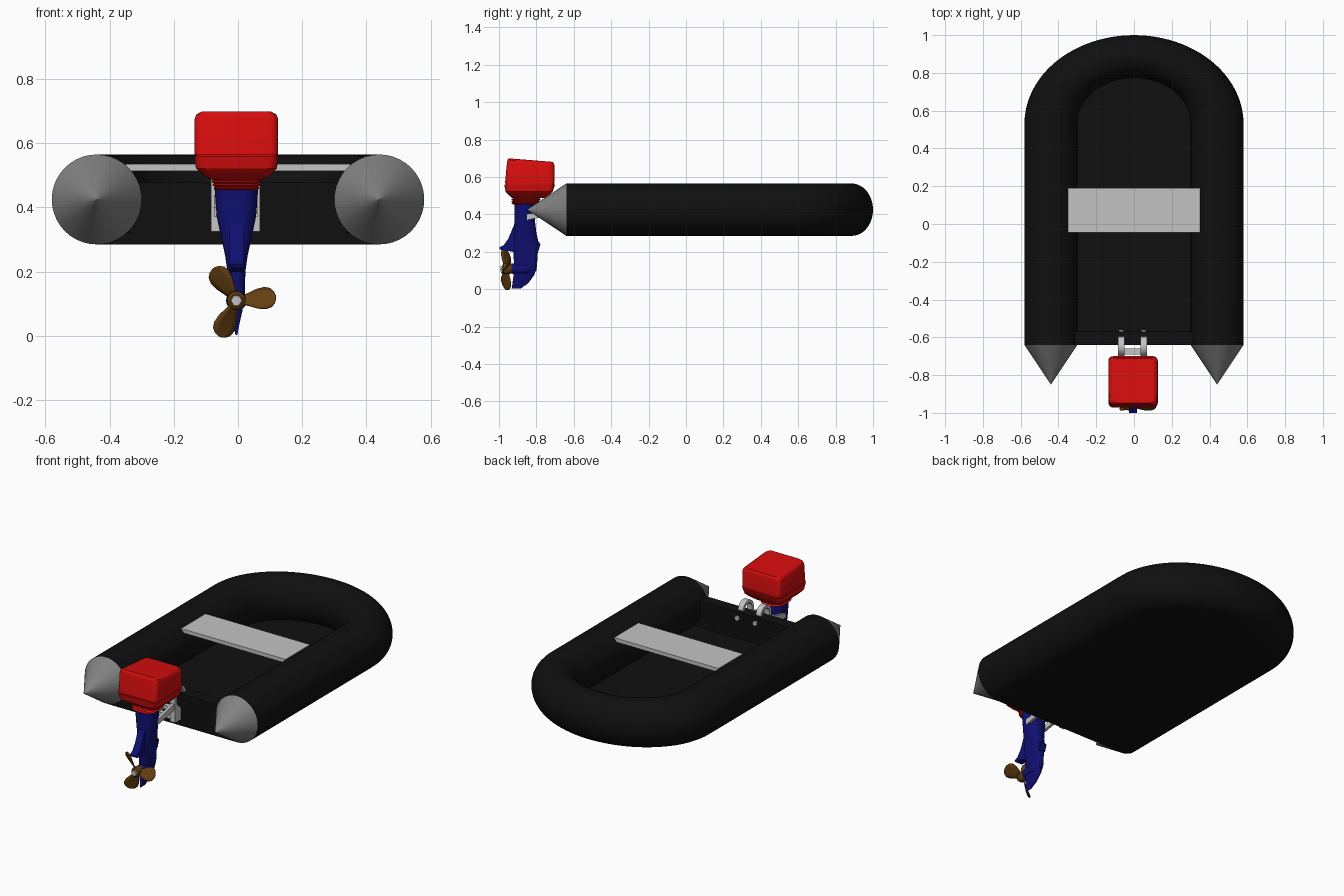
import bpy, bmesh, math
from mathutils import Vector

cube = bpy.data.objects.get("Cube")
if cube:
    bpy.data.objects.remove(cube)


def material(name, rgb):
    m = bpy.data.materials.new(name)
    m.use_nodes = True
    m.diffuse_color = (*rgb, 1)
    m.node_tree.nodes["Principled BSDF"].inputs["Base Color"].default_value = (*rgb, 1)
    return m


BLACK = material("black rubber", (0.005, 0.005, 0.005))
GREY = material("cone grey", (0.22, 0.22, 0.22))
LIGHT = material("light grey", (0.55, 0.55, 0.55))
RED = material("cowl red", (0.68, 0.004, 0.004))
BLUE = material("leg blue", (0.005, 0.005, 0.17))
BRONZE = material("propeller bronze", (0.13, 0.05, 0.006))


def finish(name, bm, mat, angle=30):
    bmesh.ops.recalc_face_normals(bm, faces=bm.faces)
    me = bpy.data.meshes.new(name)
    bm.to_mesh(me)
    bm.free()
    ob = bpy.data.objects.new(name, me)
    bpy.context.collection.objects.link(ob)
    me.materials.append(mat)
    bpy.ops.object.select_all(action='DESELECT')
    ob.select_set(True)
    bpy.context.view_layer.objects.active = ob
    bpy.ops.object.shade_smooth_by_angle(angle=math.radians(angle))
    return ob


def loft(name, rings, mat, angle=30):
    """Skin closed rings of points and cap both ends."""
    bm = bmesh.new()
    rows = [[bm.verts.new(p) for p in ring] for ring in rings]
    n = len(rows[0])
    for a, b in zip(rows, rows[1:]):
        for i in range(n):
            j = (i + 1) % n
            bm.faces.new((a[i], a[j], b[j], b[i]))
    bm.faces.new(rows[0])
    bm.faces.new(rows[-1])
    return finish(name, bm, mat, angle)


def box(name, lo, hi, mat):
    rings = [[(x, y, z) for x, y in ((lo[0], lo[1]), (hi[0], lo[1]), (hi[0], hi[1]), (lo[0], hi[1]))]
             for z in (lo[2], hi[2])]
    return loft(name, rings, mat)


def prism(name, outline, x0, x1, mat, angle=30):
    """Extrude a (y, z) outline across x."""
    return loft(name, [[(x, y, z) for y, z in outline] for x in (x0, x1)], mat, angle)


def lathe(name, centre, profile, mat, sides=32):
    """Revolve (y, radius) pairs about a fore-and-aft axis."""
    rings = [[(centre[0] + r * math.cos(i * math.tau / sides), y,
               centre[1] + r * math.sin(i * math.tau / sides)) for i in range(sides)]
             for y, r in profile]
    return loft(name, rings, mat)


def section(z, y0, y1, hw, radius, tilt=0):
    """Rounded rectangle around the motor axis."""
    hy, cy = (y1 - y0) / 2, (y0 + y1) / 2
    r = min(radius, hw * .97, hy * .97)
    pts = []
    for q, (sx, sy) in enumerate(((1, 1), (-1, 1), (-1, -1), (1, -1))):
        for k in range(6):
            a = (q + k / 5) * math.pi / 2
            y = sy * (hy - r) + r * math.sin(a)
            pts.append((MX + sx * (hw - r) + r * math.cos(a), cy + y, z - tilt * y))
    return pts


MX = -0.005
R, r, CZ, STERN, BOW, SQUASH = 0.44, 0.14, 0.425, -0.64, 0.53, 0.81


# Inflatable tube: two straight sides joined by a squashed half ring
def tube_ring(t, y0):
    ring = []
    for i in range(40):
        p = i * math.tau / 40
        d = R + r * math.cos(p)
        ring.append((d * math.cos(t), y0 + SQUASH * d * math.sin(t), CZ + r * math.sin(p)))
    return ring


arc = [math.pi * i / 48 for i in range(49)]
loft("inflatable_tube", [tube_ring(0, STERN)] + [tube_ring(t, BOW) for t in arc]
     + [tube_ring(math.pi, STERN)], BLACK, 40)

# Floor, transom and seat
plan = [(R, STERN)] + [(R * math.cos(t), BOW + SQUASH * R * math.sin(t)) for t in arc] + [(-R, STERN)]
loft("floor", [[(x, y, z) for x, y in plan] for z in (CZ - r, CZ - r + 0.035)], BLACK)
box("transom", (-0.34, STERN, CZ - r), (0.34, -0.57, 0.48), BLACK)
box("seat", (-0.35, -0.045, 0.513), (0.35, 0.19, 0.536), LIGHT)

# Pointed tube ends
for side, s in (("left", 1), ("right", -1)):
    lathe(side + "_tube_cone", (s * R, CZ), [(STERN, r), (-0.85, 0.0005)], GREY, 40)

# Engine cowl, belt, and ribbed neck
loft("cowl", [section(*s) for s in (
    (0.565, -0.968, -0.703, 0.130, 0.025, 0),
    (0.670, -0.957, -0.704, 0.130, 0.025, 0.06),
    (0.681, -0.954, -0.706, 0.125, 0.025, 0.08),
    (0.690, -0.947, -0.712, 0.110, 0.020, 0.08))], RED)
loft("cowl_base", [section(*s) for s in (
    (0.487, -0.925, -0.750, 0.080, 0.03),
    (0.500, -0.945, -0.735, 0.105, 0.03),
    (0.522, -0.965, -0.712, 0.126, 0.03),
    (0.560, -0.972, -0.700, 0.131, 0.025))], RED)
loft("cowl_seam", [section(z, -0.963, -0.707, 0.126, 0.025) for z in (0.558, 0.567)], RED)
ribs = []
for i in range(4):
    z = 0.454 + i * 0.01
    ribs += [section(z, -0.925, -0.785, 0.064 + i * 0.003, 0.05),
             section(z + 0.006, -0.935, -0.775, 0.072 + i * 0.003, 0.05)]
loft("neck", ribs, RED, 20)

# Drive leg, tapering down to the skeg
loft("drive_leg", [section(*s, 0.2) for s in (
    (0.003, -0.932, -0.885, 0.003),
    (0.030, -0.928, -0.845, 0.008),
    (0.075, -0.922, -0.812, 0.018),
    (0.120, -0.920, -0.797, 0.026),
    (0.200, -0.922, -0.792, 0.028),
    (0.250, -0.925, -0.788, 0.035),
    (0.300, -0.922, -0.800, 0.046),
    (0.370, -0.917, -0.808, 0.061),
    (0.458, -0.918, -0.808, 0.068))], BLUE, 45)
prism("leg_rear_fin", [(-0.90, 0.38), (-0.925, 0.33), (-0.95, 0.27), (-0.975, 0.235),
                       (-1.0, 0.222), (-0.995, 0.212), (-0.90, 0.195)],
      MX - 0.022, MX + 0.022, BLUE)
prism("leg_front_lug", [(-0.83, 0.27), (-0.79, 0.255), (-0.778, 0.24), (-0.79, 0.20), (-0.83, 0.19)],
      MX - 0.02, MX + 0.02, BLUE)
PROP = (MX, 0.11)
lathe("gearcase", PROP, [(-0.935, 0.026), (-0.90, 0.032), (-0.84, 0.03), (-0.80, 0.012)], BLUE)

# Propeller
lathe("propeller_hub", PROP, [(-0.93, 0.026), (-0.95, 0.03), (-0.975, 0.028), (-0.982, 0.02)], BRONZE)
lathe("propeller_nut", PROP, [(-0.98, 0.018), (-0.992, 0.017)], LIGHT, 6)
for b in range(3):
    a = math.radians(5 + 120 * b)
    out, tan = Vector((math.cos(a), 0, math.sin(a))), Vector((-math.sin(a), 0, math.cos(a)))
    bm = bmesh.new()
    rows = []
    for dist, half in ((0.015, 0.016), (0.04, 0.027), (0.065, 0.038), (0.09, 0.041),
                       (0.108, 0.034), (0.119, 0.02), (0.124, 0.005)):
        pitch = math.radians(50 - 160 * dist)
        row = []
        for k in range(-2, 3):
            c = half * k / 2
            p = Vector((PROP[0], -0.962, PROP[1])) + out * dist
            p += tan * (c * math.cos(pitch)) + Vector((0, c * math.sin(pitch), 0))
            row.append(bm.verts.new(p))
        rows.append(row)
    for u, v in zip(rows, rows[1:]):
        for i in range(4):
            bm.faces.new((u[i], u[i + 1], v[i + 1], v[i]))
    blade = finish("propeller_blade_%d" % (b + 1), bm, BRONZE, 40)
    solid = blade.modifiers.new("thickness", 'SOLIDIFY')
    solid.thickness = 0.005
    solid.offset = 0

# Clamp hooks over the transom, with screws
bend = [math.pi * i / 10 for i in range(11)]
hook = [(-0.700, 0.325)] + [(-0.648 - 0.052 * math.cos(t), 0.475 + 0.052 * math.sin(t)) for t in bend]
hook += [(-0.596, 0.42), (-0.612, 0.42)]
hook += [(-0.648 + 0.034 * math.cos(t), 0.475 + 0.034 * math.sin(t)) for t in bend]
hook += [(-0.682, 0.43), (-0.645, 0.40), (-0.645, 0.325)]
for side, x in (("left", 0.052), ("right", -0.067)):
    prism(side + "_clamp_hook", hook, x - 0.017, x + 0.017, LIGHT)
    lathe(side + "_clamp_screw", (x, 0.445), [(-0.56, 0.014), (-0.575, 0.014), (-0.576, 0.007), (-0.61, 0.007)],
          LIGHT, 16)
    # Strut from clamp to drive leg
    prism(side + "_clamp_strut", [(-0.69, 0.44), (-0.69, 0.40), (-0.85, 0.37), (-0.85, 0.40)],
          x - 0.008, x + 0.008, LIGHT)

# Crossbars between the hooks
for i, z in enumerate((0.335, 0.385, 0.435)):
    box("clamp_crossbar_%d" % (i + 1), (-0.06, -0.69, z), (0.045, -0.66, z + 0.022), LIGHT)
